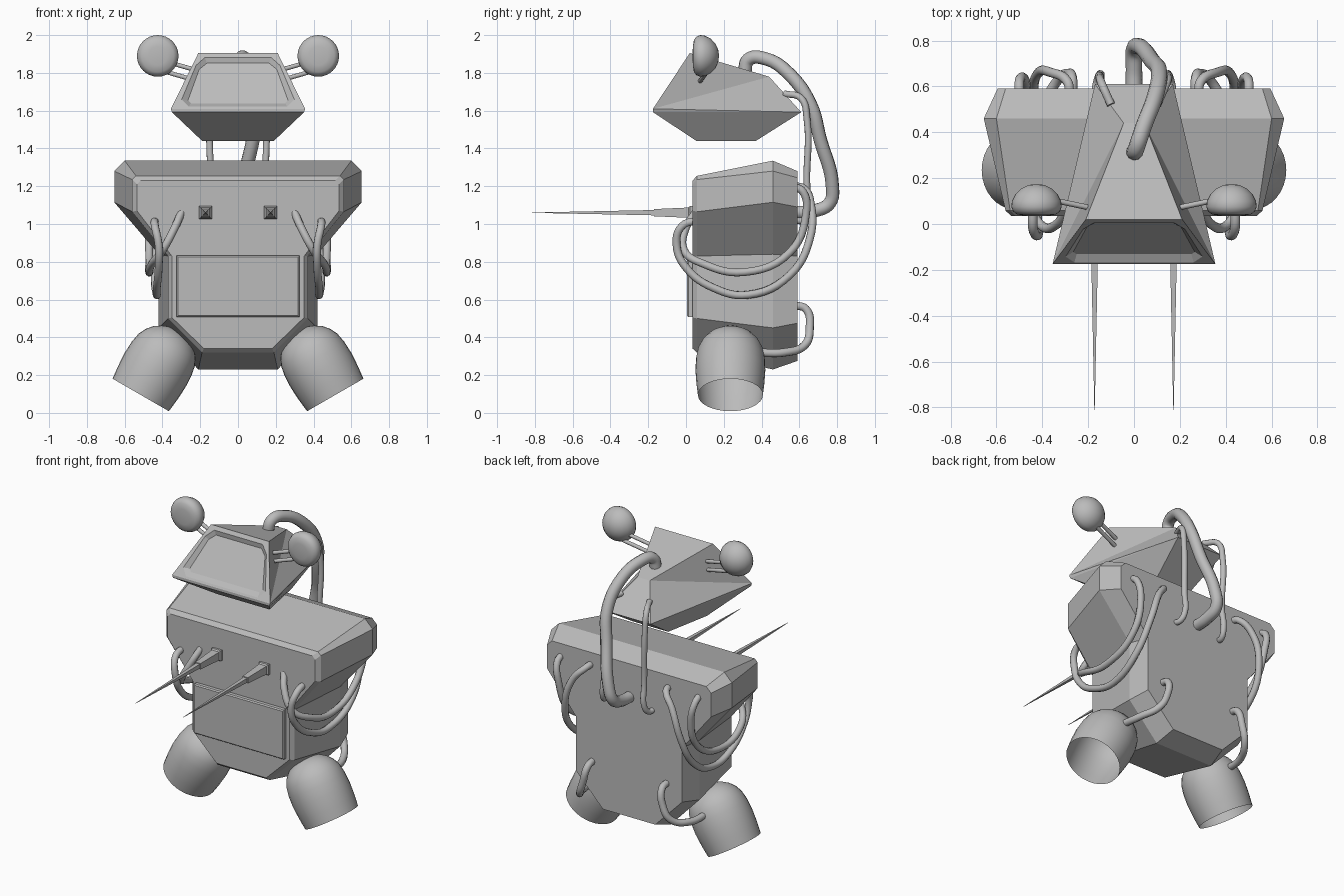
import bpy, bmesh, math
from mathutils import Vector, Matrix

if "Cube" in bpy.data.objects:
    bpy.data.objects.remove(bpy.data.objects["Cube"])

grey = bpy.data.materials.new("plain_grey")
grey.diffuse_color = (0.5, 0.5, 0.5, 1)
grey.use_nodes = True
grey.node_tree.nodes["Principled BSDF"].inputs["Base Color"].default_value = grey.diffuse_color


def add_mesh(name, bm, smooth=False):
    bmesh.ops.recalc_face_normals(bm, faces=bm.faces[:])
    me = bpy.data.meshes.new(name)
    bm.to_mesh(me)
    bm.free()
    me.materials.append(grey)
    ob = bpy.data.objects.new(name, me)
    bpy.context.collection.objects.link(ob)
    if smooth:
        bpy.ops.object.select_all(action='DESELECT')
        ob.select_set(True)
        bpy.context.view_layer.objects.active = ob
        bpy.ops.object.shade_smooth_by_angle(angle=math.radians(40))
    return ob


def loft(name, rings, smooth=False, caps=True):
    """Skin a list of equal-length closed rings."""
    bm = bmesh.new()
    rows = [[bm.verts.new(p) for p in r] for r in rings]
    n = len(rows[0])
    for a, b in zip(rows, rows[1:]):
        for i in range(n):
            j = (i + 1) % n
            bm.faces.new((a[i], a[j], b[j], b[i]))
    if caps:
        bm.faces.new(rows[0])
        bm.faces.new(rows[-1])
    bmesh.ops.remove_doubles(bm, verts=bm.verts[:], dist=1e-5)
    return add_mesh(name, bm, smooth)


def lathe(name, profile, origin, axis, sides=32):
    """Revolve (distance, radius) pairs about an axis."""
    rot = Vector(axis).to_track_quat('Z', 'Y').to_matrix().to_4x4()
    m = Matrix.Translation(origin) @ rot
    bm = bmesh.new()
    rows = []
    for t, r in profile:
        if r == 0:
            rows.append([bm.verts.new(m @ Vector((0, 0, t)))] * sides)
        else:
            rows.append([bm.verts.new(m @ Vector((r * math.cos(2 * math.pi * i / sides),
                                                  r * math.sin(2 * math.pi * i / sides), t)))
                         for i in range(sides)])
    for a, b in zip(rows, rows[1:]):
        for i in range(sides):
            j = (i + 1) % sides
            bm.faces.new(list(dict.fromkeys((a[i], a[j], b[j], b[i]))))
    return add_mesh(name, bm, True)


def hose(name, pts, radius, side=1):
    cu = bpy.data.curves.new(name, 'CURVE')
    cu.dimensions = '3D'
    cu.bevel_depth = radius
    cu.bevel_resolution = 3
    cu.resolution_u = 6
    cu.use_fill_caps = True
    sp = cu.splines.new('BEZIER')
    sp.bezier_points.add(len(pts) - 1)
    for bp, (x, y, z) in zip(sp.bezier_points, pts):
        bp.co = (x * side, y, z)
        bp.handle_left_type = bp.handle_right_type = 'AUTO'
    cu.materials.append(grey)
    ob = bpy.data.objects.new(name, cu)
    bpy.context.collection.objects.link(ob)


# Torso: half outlines (x, z) at four depths
sections = [
    (0.035, [(.515, 1.23), (.535, 1.21), (.535, 1.07), (.35, .83), (.35, .505), (.18, .34)]),
    (0.058, [(.54, 1.255), (.56, 1.235), (.56, 1.065), (.37, .83), (.37, .50), (.19, .32)]),
    (0.46, [(.60, 1.335), (.655, 1.28), (.655, 1.115), (.42, .84), (.42, .45), (.21, .23)]),
    (0.59, [(.56, 1.28), (.595, 1.245), (.595, 1.09), (.385, .83), (.385, .475), (.19, .275)]),
]
loft("torso", [[(x, y, z) for x, z in h] + [(-x, y, z) for x, z in reversed(h)]
               for y, h in sections])


def rect(y, hx, z0, z1, cx=0):
    return [(cx - hx, y, z0), (cx + hx, y, z0), (cx + hx, y, z1), (cx - hx, y, z1)]


# Raised belly plate
loft("belly_plate", [rect(.05, .325, .508, .832), rect(.012, .325, .508, .832),
                     rect(.005, .318, .515, .825)])

# Head: flat-faced hull with a recessed face plate
bm = bmesh.new()


def pair(x, y, z):
    return bm.verts.new((x, y, z)), bm.verts.new((-x, y, z))


def face_pt(x, z, d=0):
    return (x, -.175 + (z - 1.61) * .661 + d * .84, z - d * .54)


top_f = pair(*face_pt(.21, 1.905))
rim_f = pair(*face_pt(.355, 1.61))
lip_f = pair(.35, -.175, 1.592)
ridge = pair(.045, .44, 1.78)
rim_b = pair(.17, .61, 1.592)
bot_f = pair(.19, .055, 1.44)
bot_b = pair(.13, .37, 1.44)
for s in (0, 1):
    bm.faces.new((top_f[s], rim_f[s], ridge[s]))
    bm.faces.new((rim_f[s], rim_b[s], ridge[s]))
    bm.faces.new((rim_f[s], lip_f[s], rim_b[s]))
    bm.faces.new((lip_f[s], bot_f[s], bot_b[s], rim_b[s]))
for a, b in ((top_f, ridge), (ridge, rim_b), (rim_b, bot_b), (bot_b, bot_f),
             (bot_f, lip_f), (lip_f, rim_f)):
    bm.faces.new((a[0], a[1], b[1], b[0]))
outer = [(.26, 1.622), (.298, 1.66), (.222, 1.84), (.175, 1.882)]
inner = [(.25, 1.65), (.265, 1.665), (.205, 1.83), (.165, 1.862)]
rings = []
for half, d in ((outer, 0), (inner, .02)):
    full = half + [(-x, z) for x, z in reversed(half)]
    rings.append([bm.verts.new(face_pt(x, z, d)) for x, z in full])
o, n = rings
corners = [rim_f[0], top_f[0], top_f[1], rim_f[1]]
for k in range(4):
    c, c2 = corners[k], corners[(k + 1) % 4]
    bm.faces.new((c, o[2 * k], o[2 * k + 1]))
    bm.faces.new((c, o[2 * k + 1], o[(2 * k + 2) % 8], c2))
for i in range(8):
    j = (i + 1) % 8
    bm.faces.new((o[i], o[j], n[j], n[i]))
bm.faces.new(n)
add_mesh("head", bm)

# Profiles: rounded eye pods (front to back) and open-bottomed feet (bottom to top)
eye = [(.035, 0), (.036, .05), (.042, .085), (.055, .102), (.075, .11), (.10, .107),
       (.13, .092), (.155, .066), (.17, .035), (.175, 0)]
foot = [(0, .172), (.07, .18), (.15, .185), (.22, .182), (.275, .172), (.315, .153),
        (.35, .123), (.375, .085), (.39, .045), (.395, 0)]

for side, tag in ((1, "right"), (-1, "left")):
    lathe("eye_" + tag, eye, (.425 * side, 0, 1.89), (0, 1, 0))
    for k in (0, 1):
        dz = -.055 * k
        hose(f"eye_stalk_{tag}_{k}", [(.19, .07, 1.805 + dz), (.38, .11, 1.86 + dz)], .012, side)
    lathe("foot_" + tag, foot, (.515 * side, .235, .095), (-.5 * side, 0, .866))

    # Chest spike: base plate, tapered stub, long point
    cx = .172 * side
    spike = [(.05, .034), (.02, .034), (.012, .027), (-.17, .019), (-.17, .014), (-.815, .0008)]
    loft("spike_" + tag, [rect(y, h, 1.06 - h, 1.06 + h, cx) for y, h in spike])

    # Hoses
    hose("low_arm_hose_" + tag, [
        (.44, .08, 1.02), (.44, -.02, .99), (.42, -.05, .89), (.42, 0, .77), (.43, .15, .66),
        (.43, .33, .625), (.44, .55, .73), (.42, .655, .92), (.36, .66, 1.11),
        (.29, .62, 1.19), (.28, .57, 1.2)], .021, side)
    hose("high_arm_hose_" + tag, [
        (.30, .05, 1.06), (.335, 0, .98), (.40, -.01, .86), (.455, .09, .79), (.47, .31, .745),
        (.47, .55, .85), (.48, .635, 1.05), (.50, .62, 1.17), (.50, .57, 1.2)], .021, side)
    hose("foot_hose_" + tag, [
        (.27, .57, .57), (.27, .635, .55), (.29, .655, .45), (.33, .63, .36),
        (.39, .52, .32), (.41, .37, .32)], .022, side)
    hose("neck_hose_" + tag, [
        (.10, .52, 1.69), (.14, .61, 1.665), (.15, .64, 1.56), (.145, .64, 1.2),
        (.15, .65, 1.07), (.16, .62, 1.02), (.17, .57, 1.02)], .018, side)

# Large hose from the head crest to the back
hose("main_hose", [
    (0, .31, 1.80), (.01, .33, 1.87), (.04, .42, 1.875), (.09, .55, 1.79), (.11, .66, 1.63),
    (.08, .71, 1.45), (.02, .775, 1.2), (0, .76, 1.11), (0, .68, 1.07), (0, .57, 1.06)], .036)
